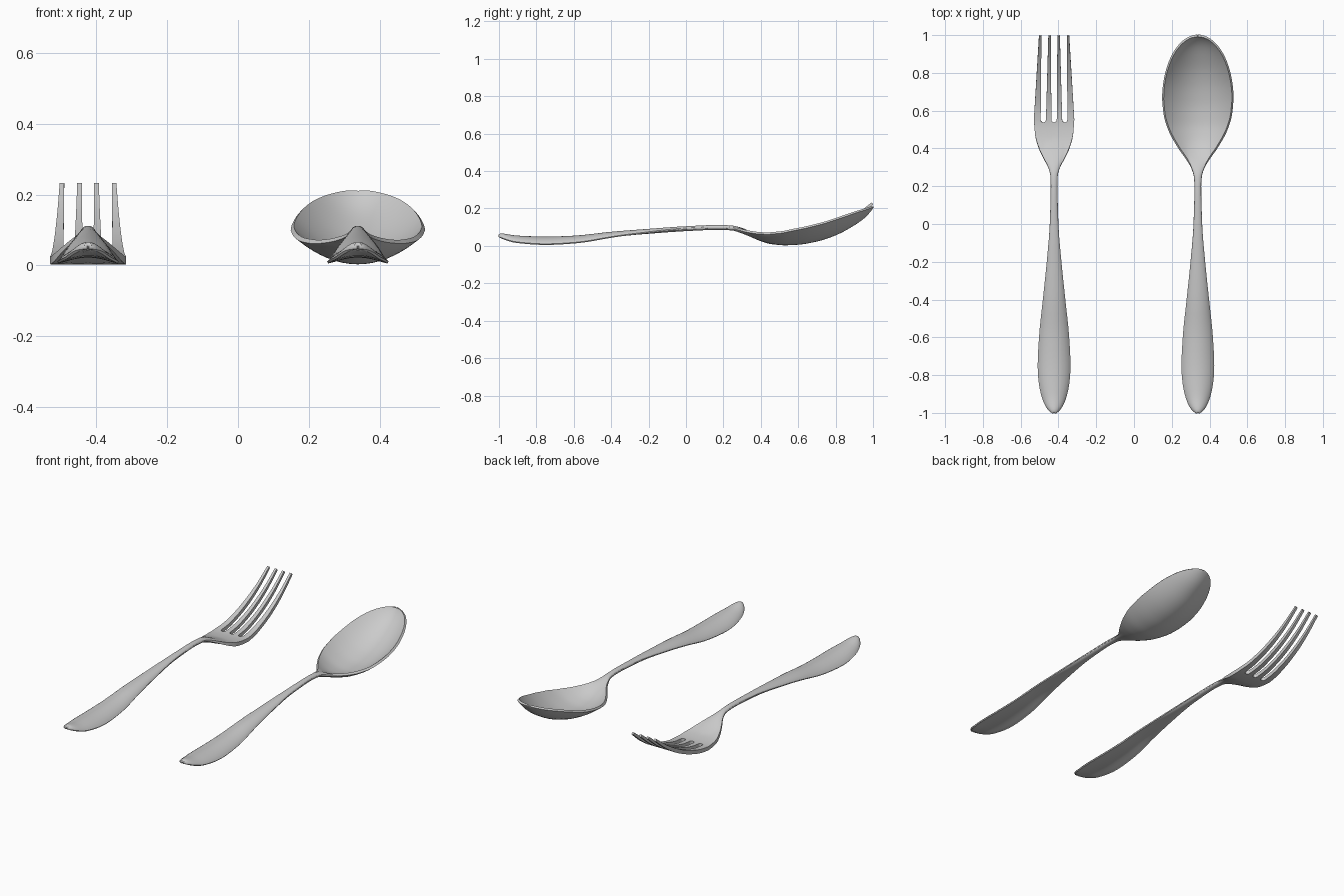
import bpy, bmesh, math

if "Cube" in bpy.data.objects:
    bpy.data.objects.remove(bpy.data.objects["Cube"])


def curve(y, pts):
    """Smooth monotone interpolation through (y, value) points."""
    if y <= pts[0][0]:
        return pts[0][1]
    if y >= pts[-1][0]:
        return pts[-1][1]
    n = len(pts)
    d = [(pts[i + 1][1] - pts[i][1]) / (pts[i + 1][0] - pts[i][0]) for i in range(n - 1)]

    def slope(i):
        if i == 0 or i == n - 1:
            return d[min(i, n - 2)]
        a, b = d[i - 1], d[i]
        return 0 if a * b <= 0 else 2 * a * b / (a + b)
    i = max(k for k in range(n - 1) if pts[k][0] <= y)
    h = pts[i + 1][0] - pts[i][0]
    t = (y - pts[i][0]) / h
    return ((1 + 2 * t) * (1 - t) ** 2 * pts[i][1] + t * (1 - t) ** 2 * h * slope(i)
            + t * t * (3 - 2 * t) * pts[i + 1][1] - t * t * (1 - t) * h * slope(i + 1))


def cap(d, length):
    """Elliptical rounding at distance d from an end."""
    return math.sqrt(max(0, 1 - (1 - min(d / length, 1)) ** 2))


def build(name, grid, centre_x, mid, rise, thick, edge):
    """Skin a grid of (x, y, u) points, then thicken it along its normals."""
    bm = bmesh.new()
    rows, half = [], []
    for line in grid:
        row = []
        for p in line:
            if p is None:
                row.append(None)
                continue
            x, y, u = p
            row.append(bm.verts.new((x, y, curve(y, mid) + curve(y, rise) * u * u)))
            half.append(curve(y, thick) * cap(y + 1.0, 0.03) ** 0.5
                        * max(math.sqrt(max(0, 1 - u * u)), curve(y, edge)))
        rows.append(row)
    for a, b in zip(rows, rows[1:]):
        for j in range(len(a) - 1):
            quad = (a[j], a[j + 1], b[j + 1], b[j])
            if None not in quad:
                bm.faces.new(quad)
    bm.normal_update()
    bm.verts.index_update()
    base = list(bm.verts)
    sheet = list(bm.faces)
    border = [e for e in bm.edges if e.is_boundary]
    low = [bm.verts.new(v.co - v.normal * h) for v, h in zip(base, half)]
    for v, h in zip(base, half):
        v.co += v.normal * h
    for f in sheet:
        bm.faces.new([low[v.index] for v in reversed(f.verts)])
    for e in border:
        a, b = e.verts
        bm.faces.new((a, b, low[b.index], low[a.index]))
    bmesh.ops.recalc_face_normals(bm, faces=bm.faces)
    me = bpy.data.meshes.new(name)
    bm.to_mesh(me)
    bm.free()
    ob = bpy.data.objects.new(name, me)
    ob.location.x = centre_x
    bpy.context.collection.objects.link(ob)
    bpy.ops.object.select_all(action='DESELECT')
    ob.select_set(True)
    bpy.context.view_layer.objects.active = ob
    bpy.ops.object.shade_smooth_by_angle(angle=math.radians(45))


# shared handle: half width, centre height, drop of the edges, half thickness
H_WIDTH = [(-1, .085), (-.75, .085), (-.6, .078), (-.4, .058), (-.2, .038), (0, .023), (.2, .018)]
H_MID = [(-1, .056), (-.9, .041), (-.75, .036), (-.6, .041), (-.4, .062), (-.2, .078), (0, .092), (.18, .099)]
H_RISE = [(-1, -.01), (-.92, -.022), (-.75, -.028), (-.55, -.024), (-.3, -.01), (0, 0), (.25, 0)]
HANDLE_YS = [-1 + .25 * (1 - math.cos(math.pi / 2 * i / 12)) + .0001 for i in range(12)]
HANDLE_YS += [-.75 + .95 * i / 24 for i in range(25)]

# fork: columns follow the four tines and the three slots between them
R, PITCH, ROOT = .014, .057, .552
f_width = H_WIDTH + [(.25, .019), (.3, .031), (.35, .057), (.4, .08), (.47, .1), (.55, .107)]
half_cols = [(R * math.sin(math.radians(a)), 0) for a in (0, 30, 60, 90)]
half_cols += [((R + PITCH - R) / 2, None)]
half_cols += [(PITCH + R * math.sin(math.radians(a)), PITCH) for a in range(-90, 91, 30)]
half_cols += [(x, None) for x in (.083, .093, .1, .105, .107)]
cols = [(-x, None if c is None else -c) for x, c in reversed(half_cols[1:])] + half_cols


def in_slot(x, c):
    return c is not None and abs(x - c) < R - 1e-5


def tine_tip(x):
    """Column position at the tine end."""
    a = abs(x)
    if a < .05:
        tip = .024 + (a - PITCH / 2) / (PITCH / 2 - R) * .0065
    else:
        tip = .0735 + (a - .089) / .018 * .0065
    return math.copysign(tip, x)


fork = []
for y in HANDLE_YS + [.2 + (ROOT - .2) * i / 20 for i in range(1, 21)]:
    w = curve(y, f_width) * cap(y + 1, .25)
    line = []
    for x, c in cols:
        yy = y
        if c is not None and y > .4:    # rounded slot roots
            dip = math.sqrt(max(0, R * R - (x - c) ** 2))
            yy -= dip * (y - .4) / (ROOT - .4)
        line.append((x / .107 * w, yy, x / .107))
    fork.append(line)
for i in range(1, 17):
    t = i / 16
    fork.append([None if in_slot(x, c) else
                 (x + (tine_tip(x) - x) * t, ROOT + (.997 - ROOT) * t, x / .107) for x, c in cols])
build("fork", fork, -.423,
      H_MID + [(.25, .095), (.3, .082), (.35, .06), (.4, .038), (.46, .02), (.53, .014), (.6, .02),
               (.7, .047), (.8, .09), (.9, .15), (1, .229)],
      H_RISE,
      [(-1, .014), (0, .013), (.3, .013), (.5, .011), (.8, .011), (1, .007)],
      [(-1, .25), (.25, .25), (.35, .5), (.45, 1)])

# spoon: the same handle flowing into a deep oval bowl
s_width = H_WIDTH + [(.25, .021), (.3, .035), (.35, .063), (.4, .098), (.5, .153), (.58, .177), (.66, .185)]
us = [math.sin(math.pi / 2 * i / 12) for i in range(-12, 13)]
spoon = []
bowl_ys = [.2 + .46 * i / 24 for i in range(1, 25)]
bowl_ys += [.66 + .337 * math.sin(math.pi / 2 * i / 18) - .0001 for i in range(1, 19)]
for y in HANDLE_YS + bowl_ys:
    w = curve(y, s_width) * cap(y + 1, .25) * cap(.997 - y, .337)
    spoon.append([(u * w, y, u) for u in us])
build("spoon", spoon, .338,
      H_MID + [(.25, .095), (.3, .08), (.35, .058), (.4, .035), (.46, .018), (.53, .010), (.6, .013),
               (.7, .03), (.8, .063), (.9, .117), (.95, .153), (.98, .184), (1, .212)],
      H_RISE + [(.3, .004), (.35, .016), (.4, .033), (.5, .06), (.6, .078), (.7, .084), (.8, .081),
                (.9, .061), (.95, .041), (.98, .02), (1, 0)],
      [(-1, .014), (0, .013), (.28, .013), (.45, .007), (1, .006)],
      [(-1, .25), (.25, .25), (.35, .6), (.45, 1)])
